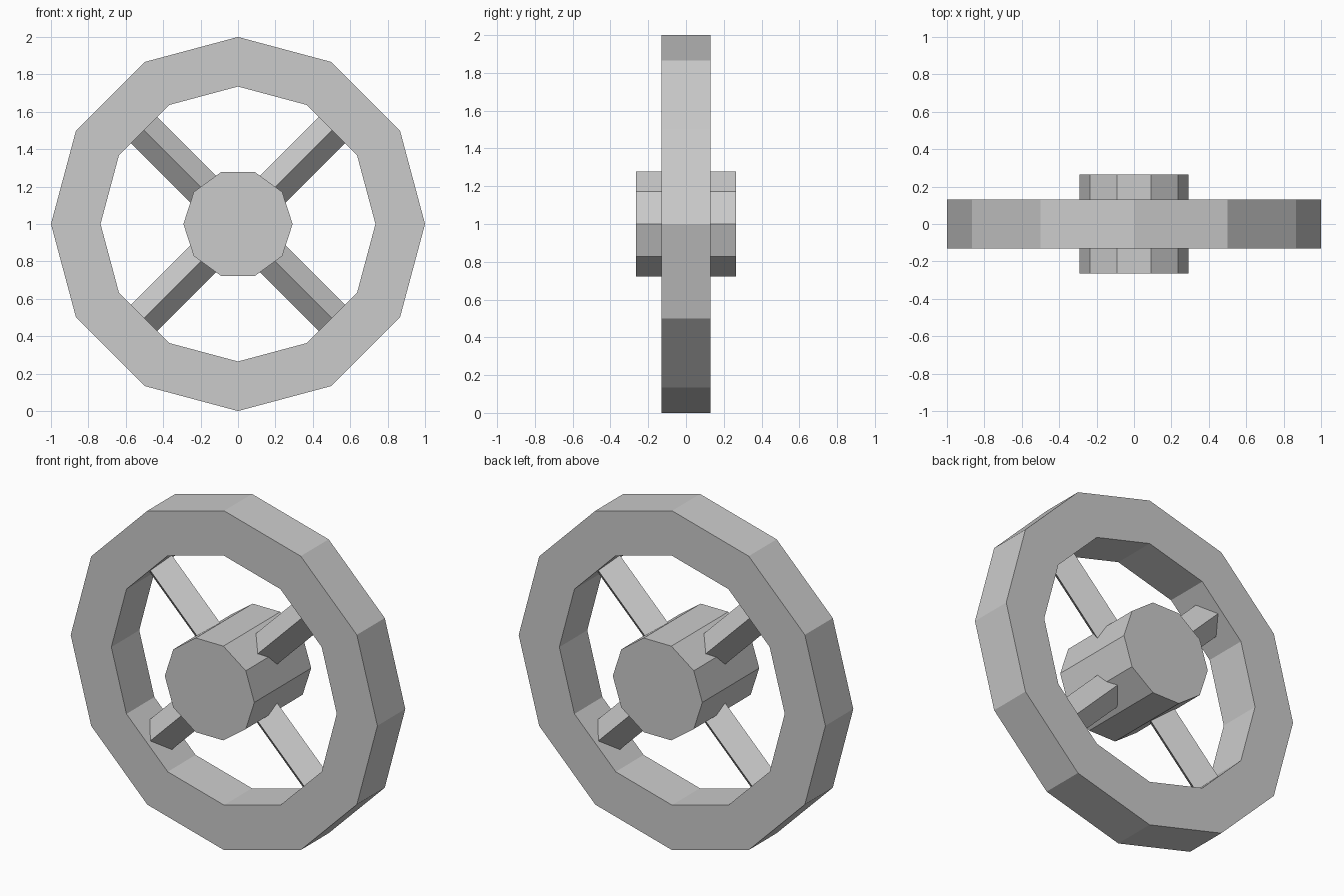
import bpy, bmesh, math
from mathutils import Vector, Matrix

if "Cube" in bpy.data.objects:
    bpy.data.objects.remove(bpy.data.objects["Cube"])

CENTRE = Matrix.Translation((0, 0, 1))


def finish(name, bm):
    bmesh.ops.recalc_face_normals(bm, faces=bm.faces)
    mesh = bpy.data.meshes.new(name)
    bm.to_mesh(mesh)
    bm.free()
    obj = bpy.data.objects.new(name, mesh)
    bpy.context.collection.objects.link(obj)
    return obj


def prism(name, sides, radius, length, matrix):
    bm = bmesh.new()
    bmesh.ops.create_cone(bm, cap_ends=True, segments=sides, radius1=radius,
                          radius2=radius, depth=length)
    # put a corner exactly on local +X
    v = max(bm.verts, key=lambda v: v.co.x)
    turn = Matrix.Rotation(-math.atan2(v.co.y, v.co.x), 4, 'Z')
    bm.transform(matrix @ turn)
    return finish(name, bm)


def ring(name, sides, outer, inner, half):
    bm = bmesh.new()
    section = [(outer, -half), (outer, half), (inner, half), (inner, -half)]
    loops = []
    for i in range(sides):
        a = 2 * math.pi * i / sides
        loops.append([bm.verts.new((r * math.cos(a), y, 1 + r * math.sin(a)))
                      for r, y in section])
    for i in range(sides):
        p, q = loops[i], loops[(i + 1) % sides]
        for j in range(4):
            k = (j + 1) % 4
            bm.faces.new((p[j], p[k], q[k], q[j]))
    return finish(name, bm)


# Twelve-sided rim
ring("rim", 12, 1.0, 0.735, 0.13)

# Ten-sided hub along y
prism("hub", 10, 0.292, 0.53, CENTRE @ Matrix.Rotation(math.pi / 2, 4, 'X'))

# Four diagonal spokes, diamond section with a ridge to the front and back
START, END = 0.22, 0.74
for i in range(4):
    tilt = Matrix.Rotation(math.radians(45 + 90 * i), 4, 'Y')
    shift = Matrix.Translation((0, 0, (START + END) / 2))
    prism(f"spoke_{i + 1}", 4, 0.1, END - START, CENTRE @ tilt @ shift)
